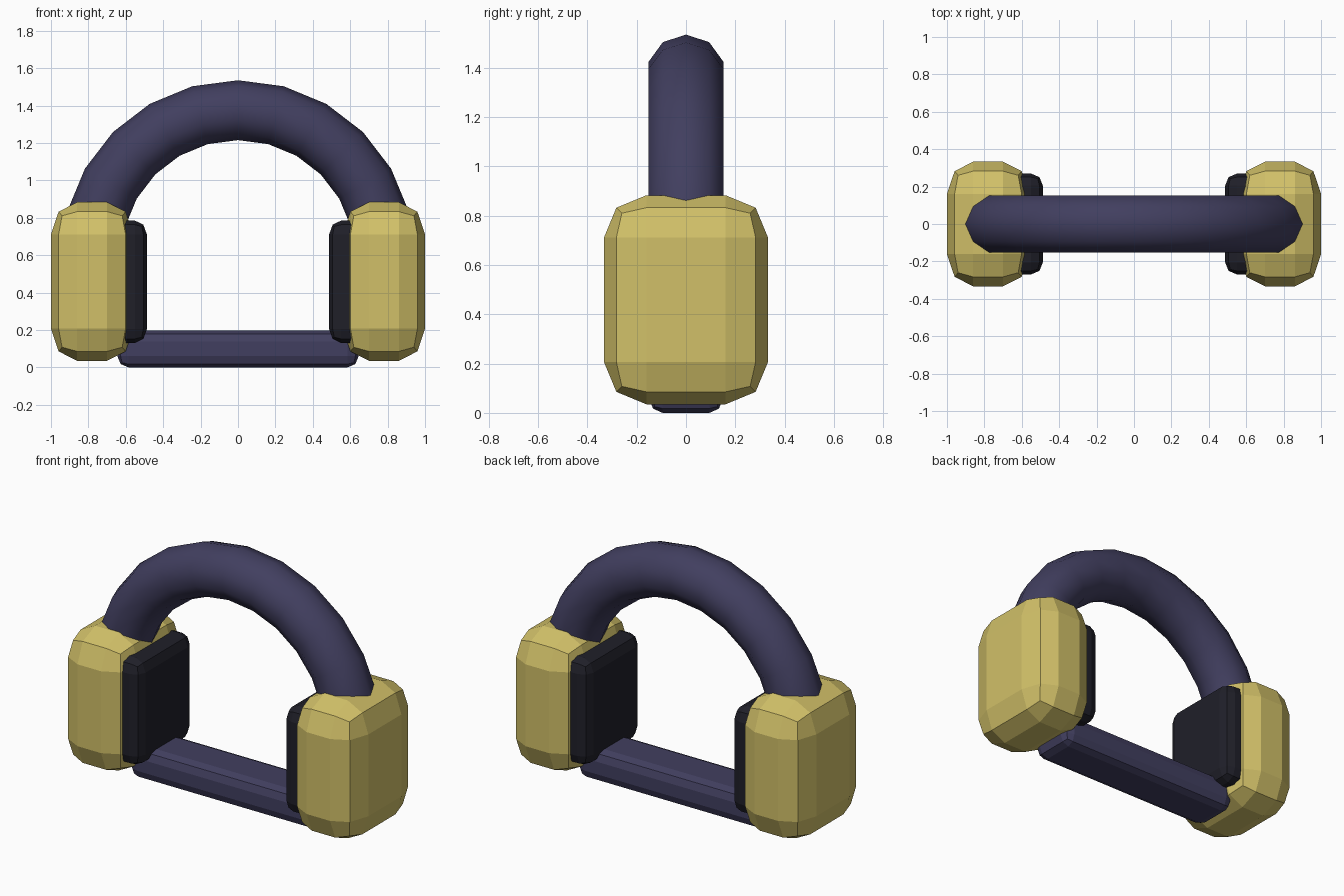
import bpy, bmesh, math
from mathutils import Vector

if "Cube" in bpy.data.objects:
    bpy.data.objects.remove(bpy.data.objects["Cube"])


def material(name, rgb):
    m = bpy.data.materials.new(name)
    m.diffuse_color = (*rgb, 1)
    m.use_nodes = True
    m.node_tree.nodes["Principled BSDF"].inputs["Base Color"].default_value = m.diffuse_color
    return m


GOLD = material("gold", (0.64, 0.53, 0.14))
INDIGO = material("indigo", (0.053, 0.049, 0.115))
BLACK = material("black", (0.014, 0.014, 0.022))


def finish(bm, name, mat, smooth=False):
    bmesh.ops.recalc_face_normals(bm, faces=bm.faces)
    for f in bm.faces:
        f.smooth = smooth
    me = bpy.data.meshes.new(name)
    bm.to_mesh(me)
    bm.free()
    me.materials.append(mat)
    ob = bpy.data.objects.new(name, me)
    bpy.context.collection.objects.link(ob)
    return ob


def rounded_box(name, lo, hi, radii, mat):
    """Box with two-segment rounded edges; radii may differ per axis."""
    lo, hi = Vector(lo), Vector(hi)
    size, mid = hi - lo, (lo + hi) / 2
    bm = bmesh.new()
    bmesh.ops.create_cube(bm, size=1)
    # bevel in a space where the radius is 1, then scale back
    bmesh.ops.scale(bm, verts=bm.verts, vec=[s / r for s, r in zip(size, radii)])
    bmesh.ops.bevel(bm, geom=bm.edges[:], offset=1, offset_type='OFFSET',
                    segments=2, profile=0.5, affect='EDGES', clamp_overlap=False)
    bmesh.ops.scale(bm, verts=bm.verts, vec=radii)
    bmesh.ops.translate(bm, verts=bm.verts, vec=mid)
    return finish(bm, name, mat)


# Ear cups and inner pads, one on each side
for side, s in (("right", 1), ("left", -1)):
    def span(a, b):
        return sorted((s * a, s * b))
    x0, x1 = span(0.56, 1.0)
    rounded_box(side + "_ear_cup", (x0, -0.333, 0.035), (x1, 0.333, 0.883),
                (0.14, 0.172, 0.172), GOLD)
    x0, x1 = span(0.487, 0.70)
    rounded_box(side + "_ear_pad", (x0, -0.27, 0.13), (x1, 0.27, 0.785),
                (0.065, 0.065, 0.075), BLACK)

# Lower bar joining the cups
rounded_box("lower_bar", (-0.645, -0.15, 0), (0.645, 0.15, 0.197),
            (0.06, 0.055, 0.06), INDIGO)

# Headband: half ring of ten-sided section, ends hidden in the cups
R, r, ZC, SIDES, STEPS = 0.785, 0.16, 0.59, 10, 12
bm = bmesh.new()
rings = []
for i in range(STEPS + 1):
    a = math.pi * i / STEPS
    ring = []
    for j in range(SIDES):
        t = 2 * math.pi * j / SIDES
        d = R + r * math.cos(t)
        ring.append(bm.verts.new((d * math.cos(a), r * math.sin(t), ZC + d * math.sin(a))))
    rings.append(ring)
for p, q in zip(rings, rings[1:]):
    for j in range(SIDES):
        k = (j + 1) % SIDES
        bm.faces.new((p[j], p[k], q[k], q[j]))
bm.faces.new(rings[0])
bm.faces.new(rings[-1])
finish(bm, "headband", INDIGO, smooth=True)
